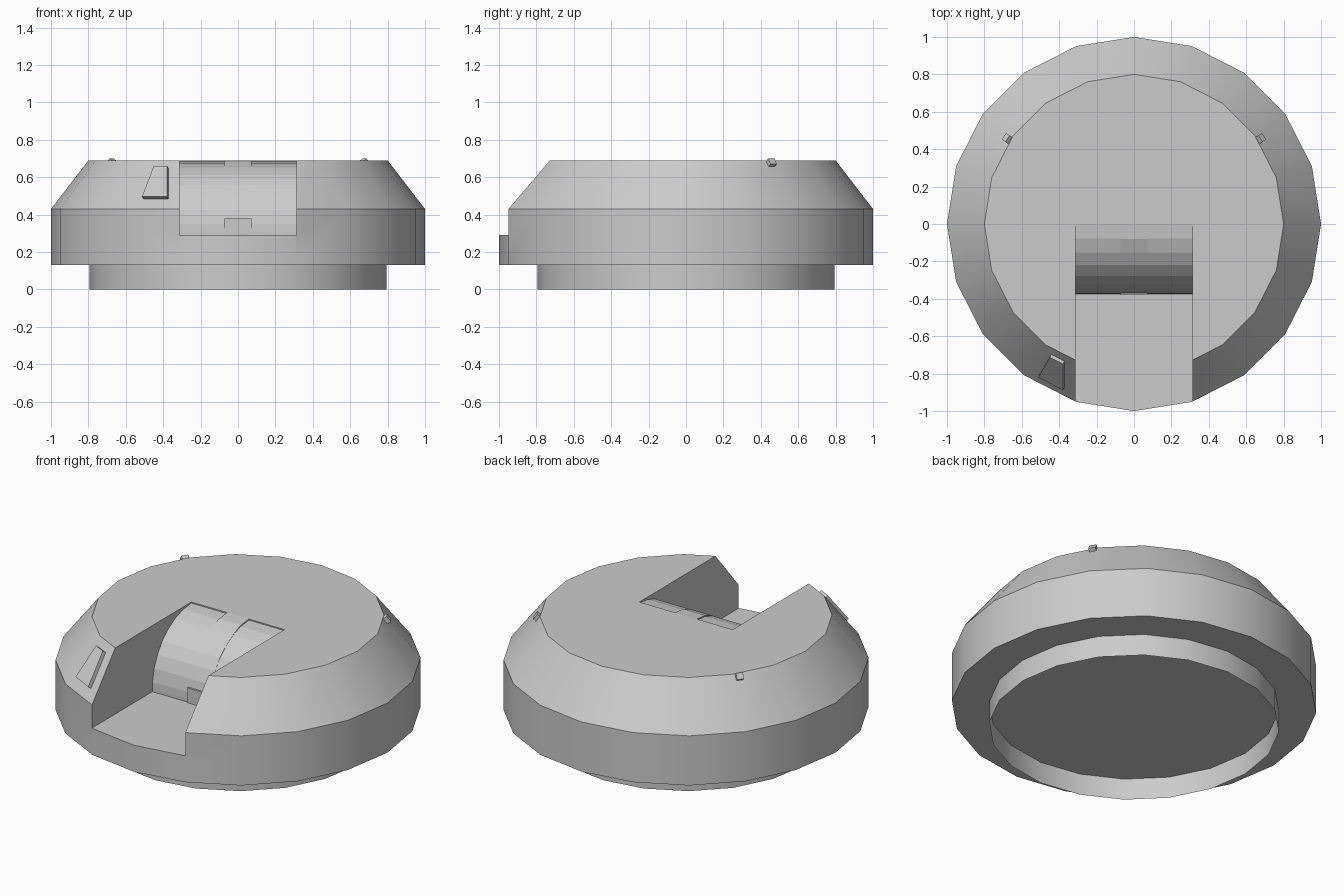
import bpy, math
from mathutils import Vector, Matrix

if "Cube" in bpy.data.objects:
    bpy.data.objects.remove(bpy.data.objects["Cube"])

SIDES = 20
SLOT = 0.312       # half width of the front slot
FLOOR = 0.29       # slot floor height


def add_mesh(name, verts, faces):
    me = bpy.data.meshes.new(name)
    me.from_pydata([tuple(v) for v in verts], [], faces)
    me.update()
    ob = bpy.data.objects.new(name, me)
    bpy.context.collection.objects.link(ob)
    return ob


def activate(ob):
    bpy.ops.object.select_all(action='DESELECT')
    ob.select_set(True)
    bpy.context.view_layer.objects.active = ob


def lathe(name, profile, capped=True):
    """20-sided turned shape from (radius, z) points, bottom to top."""
    verts, faces = [], []
    for r, z in profile:
        for i in range(SIDES):
            a = 2 * math.pi * i / SIDES
            verts.append((r * math.cos(a), r * math.sin(a), z))
    for k in range(len(profile) - 1):
        for i in range(SIDES):
            j = (i + 1) % SIDES
            b, t = k * SIDES, (k + 1) * SIDES
            faces.append((b + i, b + j, t + j, t + i))
    if capped:
        faces.append(tuple(reversed(range(SIDES))))
        faces.append(tuple(range(len(verts) - SIDES, len(verts))))
    return add_mesh(name, verts, faces)


def prism(name, lower, upper):
    """Solid between two matching loops; lower is counter-clockwise seen from upper."""
    n = len(lower)
    faces = [tuple(reversed(range(n))), tuple(range(n, 2 * n))]
    faces += [(i, (i + 1) % n, n + (i + 1) % n, n + i) for i in range(n)]
    return add_mesh(name, list(lower) + list(upper), faces)


# Main body: vertical wall and sloped shoulder
body = lathe("turret_body", [(1, 0.13), (1, 0.43), (0.8, 0.69)])

# Front slot cut out of the body
bpy.ops.mesh.primitive_cube_add(size=1, location=(0, -0.6, FLOOR + 0.5))
cutter = bpy.context.object
cutter.name = "slot_cutter"
cutter.scale = (2 * SLOT, 1.2, 1)
cutter.hide_render = True
activate(body)
mod = body.modifiers.new("slot", 'BOOLEAN')
mod.operation = 'DIFFERENCE'
mod.solver = 'EXACT'
mod.object = cutter
bpy.ops.object.modifier_apply(modifier=mod.name)
bpy.data.objects.remove(cutter)
bpy.ops.object.shade_smooth_by_angle(angle=math.radians(30))

# Turret ring: thin open skirt below the body
ring = lathe("turret_ring", [(0.795, 0), (0.795, 0.13)], capped=False)
activate(ring)
bpy.ops.object.shade_smooth_by_angle(angle=math.radians(30))


# Rounded gun mantlet: two side sections and a centre band proud at its ends
def mantlet(name, x0, x1, r, lip=0.0):
    pts = [(0.01, FLOOR - 0.01), (0.01, 0.31 + r + lip)]
    for k in range(9):
        a = math.radians(min(12 * k, 90))
        e = r + (lip if k in (0, 1, 8) else 0)
        pts.append((-e * math.sin(a), 0.31 + e * math.cos(a)))
    if lip:     # square step near the floor
        pts[-1:] = [(-r * 0.985, 0.38), (-r - lip, 0.38)]
    pts.append((pts[-1][0], FLOOR - 0.01))
    pts.reverse()
    return prism(name, [(x0, y, z) for y, z in pts], [(x1, y, z) for y, z in pts])


mantlet("mantlet_left", -SLOT, -0.073, 0.373)
mantlet("mantlet_band", -0.073, 0.073, 0.374, 0.006)
mantlet("mantlet_right", 0.073, SLOT, 0.373)

# Vision plate lying on the front left shoulder facet
az = math.radians(243)
tilt = math.atan2(0.26, 0.2 * math.cos(math.radians(9)))
c, s = math.sin(tilt), math.cos(tilt)
nrm = Vector((math.cos(az) * c, math.sin(az) * c, s))
low = []
for x, z in [(-0.505, 0.484), (-0.372, 0.484), (-0.372, 0.648), (-0.442, 0.648)]:
    apothem = math.cos(math.radians(9)) * (1 - 0.2 * (z - 0.43) / 0.26)
    y = (apothem - math.cos(az) * x) / math.sin(az)
    low.append(Vector((x, y, z)))
prism("vision_plate", [p - nrm * 0.005 for p in low], [p + nrm * 0.022 for p in low])

# Small rear lugs on both shoulders
for side, name in ((-1, "lug_left"), (1, "lug_right")):
    bpy.ops.mesh.primitive_cube_add(size=1)
    lug = bpy.context.object
    lug.name = name
    a = math.radians(90 - side * 56)
    rot = Matrix.Rotation(a, 4, 'Z') @ Matrix.Rotation(math.pi / 2 - math.atan2(s, c), 4, 'Y')
    pos = Matrix.Translation((0.815 * math.cos(a), 0.815 * math.sin(a), 0.677))
    lug.matrix_world = pos @ rot @ Matrix.Diagonal((0.038, 0.04, 0.03, 1))
